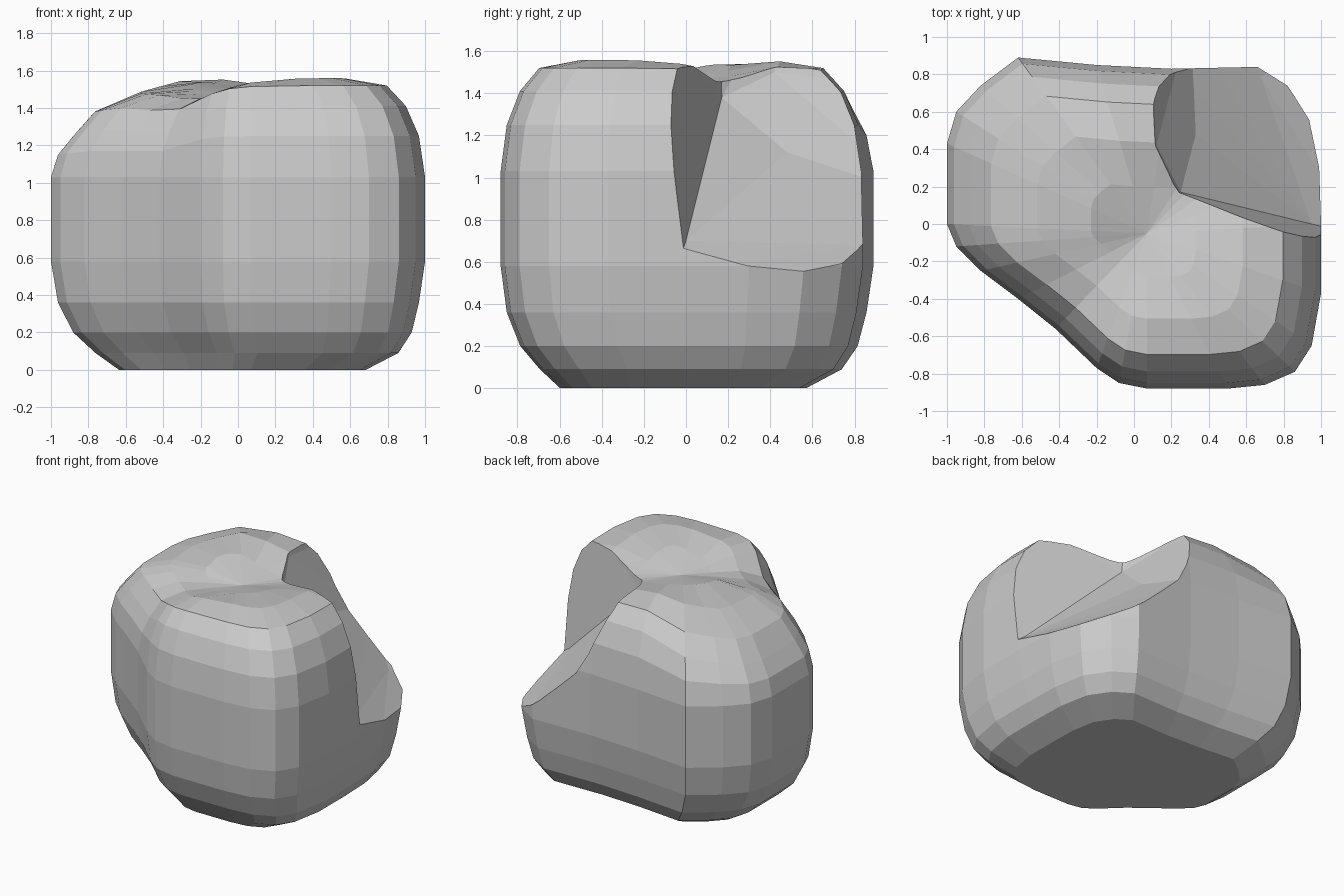
import bpy, bmesh
from math import exp

if "Cube" in bpy.data.objects:
    bpy.data.objects.remove(bpy.data.objects["Cube"])

# Plan outline of the boulder at its widest, counter-clockwise
OUTLINE = [(1, -.37), (1, 0), (.99, .3), (.94, .56), (.82, .74), (.66, .84), (.2, .83),
           (-.2, .85), (-.62, .89), (-.82, .74), (-.95, .6), (-1, .43), (-1, 0),
           (-.95, -.12), (-.82, -.25), (-.62, -.4), (-.42, -.56), (-.2, -.77),
           (-.08, -.85), (.07, -.88), (.5, -.88), (.7, -.86), (.86, -.79), (.95, -.65)]
# Rounded vertical profile: height, scale of the outline, centre of scaling
LOW, HIGH = (.25, .1), (.07, -.05)
PROFILE = [(0, .66, HIGH), (.09, .81, LOW), (.2, .905, LOW), (.36, .965, HIGH), (.58, 1, HIGH),
           (1.03, 1, HIGH), (1.25, .965, HIGH), (1.41, .89, HIGH), (1.52, .78, HIGH),
           (1.56, .55, HIGH), (1.565, .28, HIGH)]


def settle(x, y, z):
    """Slope the left shoulder down and sink a diagonal groove in the top."""
    k = min(1, max(0, (z - 1.05) / .38))
    z -= max(0, -x - .25) * .27 * k
    z -= .11 * k * exp(-(x - y - .1) ** 2 / .15)
    return x, y, z


def make_object(name, bm):
    bmesh.ops.recalc_face_normals(bm, faces=bm.faces)
    mesh = bpy.data.meshes.new(name)
    bm.to_mesh(mesh)
    bm.free()
    obj = bpy.data.objects.new(name, mesh)
    bpy.context.collection.objects.link(obj)
    return obj


# Boulder body: stacked rings
bm = bmesh.new()
rings = [[bm.verts.new(settle(c[0] + (x - c[0]) * s, c[1] + (y - c[1]) * s, z))
          for x, y in OUTLINE] for z, s, c in PROFILE]
n = len(OUTLINE)
for a, b in zip(rings, rings[1:]):
    for i in range(n):
        j = (i + 1) % n
        bm.faces.new((a[i], a[j], b[j], b[i]))
bm.faces.new(rings[0][::-1])
top = bm.verts.new(settle(*HIGH, 1.565))
for i in range(n):
    bm.faces.new((rings[-1][i], rings[-1][(i + 1) % n], top))
boulder = make_object("boulder", bm)

# Notch cutter: steep front wall, steep left wall and a floor falling to the back right
bm = bmesh.new()
for p in [(1.2, -.06, .52), (.95, 0, .7), (.25, .17, 1.38), (.33, .48, 1.12), (.32, .72, 1.04),
          (.68, .78, .68), (.85, .5, .74), (1.2, .4, .46), (1, 1.1, .38), (.3, 1.1, .92),
          (.12, .42, 1.5), (.1, 1.1, 1.42),
          (1.2, -.22, 1.8), (.2, .16, 1.8), (.05, .4, 1.8), (0, 1.1, 1.8), (1.2, 1.1, 1.8)]:
    bm.verts.new(p)
bmesh.ops.convex_hull(bm, input=bm.verts)
loose = [v for v in bm.verts if not v.link_faces]
bmesh.ops.delete(bm, geom=loose, context='VERTS')
cutter = make_object("notch_cutter", bm)
cutter.hide_render = True
cutter.hide_set(True)

cut = boulder.modifiers.new("notch", 'BOOLEAN')
cut.operation = 'DIFFERENCE'
cut.solver = 'EXACT'
cut.object = cutter
